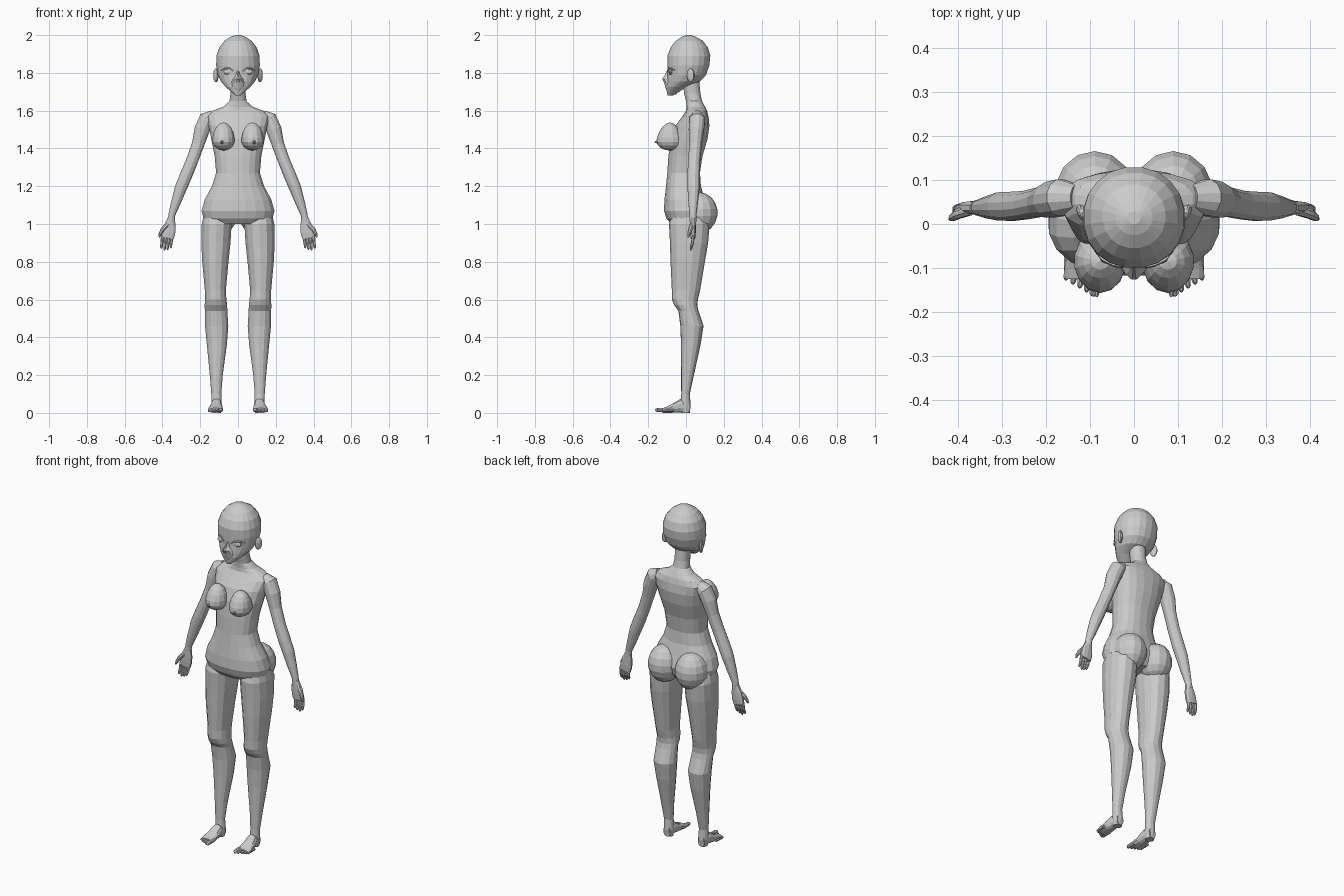
import bpy, bmesh, math
from mathutils import Vector


def ring(c, a, b, n, e=2.0):
    """Superellipse ring around c spanned by half-axes a and b."""
    pts = []
    for i in range(n):
        t = 2 * math.pi * (i + 0.5) / n
        ct, st = math.cos(t), math.sin(t)
        u = math.copysign(abs(ct) ** (2 / e), ct)
        w = math.copysign(abs(st) ** (2 / e), st)
        pts.append(Vector(c) + Vector(a) * u + Vector(b) * w)
    return pts


def finish(name, bm, mirror):
    bmesh.ops.recalc_face_normals(bm, faces=bm.faces)
    me = bpy.data.meshes.new(name)
    bm.to_mesh(me)
    bm.free()
    ob = bpy.data.objects.new(name, me)
    bpy.context.collection.objects.link(ob)
    if mirror:
        m = ob.modifiers.new("mirror", 'MIRROR')
        m.use_mirror_merge = False
    return ob


def loft(name, rings, mirror=False):
    bm = bmesh.new()
    vs = [[bm.verts.new(p) for p in r] for r in rings]
    n = len(vs[0])
    for r0, r1 in zip(vs, vs[1:]):
        for i in range(n):
            j = (i + 1) % n
            bm.faces.new((r0[i], r0[j], r1[j], r1[i]))
    bm.faces.new(vs[0][::-1])
    bm.faces.new(vs[-1])
    return finish(name, bm, mirror)


def upright(name, rows, n=16, e=2.0, mirror=False):
    """Stack of rows (z, centre x, half width, front y, back y)."""
    loft(name, [ring((cx, (f + b) / 2, z), (w, 0, 0), (0, (b - f) / 2, 0), n, e)
                for z, cx, w, f, b in rows], mirror)


def tube(name, pts, n=8, mirror=True):
    """Limb through points (x, y, z, radius)."""
    P = [Vector(p[:3]) for p in pts]
    rings = []
    for i, p in enumerate(P):
        d = (P[min(i + 1, len(P) - 1)] - P[max(i - 1, 0)]).normalized()
        ref = Vector((0, 1, 0)) if abs(d.y) < 0.8 else Vector((0, 0, 1))
        a = d.cross(ref).normalized()
        rings.append(ring(p, a * pts[i][3], d.cross(a) * pts[i][3], n))
    loft(name, rings, mirror)


def blob(name, c, r, shape=None, seg=14, rows=9):
    bm = bmesh.new()
    bmesh.ops.create_uvsphere(bm, u_segments=seg, v_segments=rows, radius=1)
    for v in bm.verts:
        if shape:
            shape(v.co)
        v.co = Vector(c) + Vector([v.co[k] * r[k] for k in range(3)])
    finish(name, bm, True)


# Torso with shoulders and neck
torso = [(1.0, .15, -.08, .09), (1.03, .185, -.105, .11), (1.07, .195, -.118, .12),
         (1.13, .178, -.115, .10), (1.2, .14, -.107, .08), (1.27, .117, -.1, .075),
         (1.36, .125, -.094, .088), (1.45, .143, -.083, .115), (1.52, .157, -.058, .125),
         (1.57, .17, -.02, .12), (1.6, .135, .0, .112), (1.62, .08, .002, .102),
         (1.65, .046, .0, .085), (1.69, .04, -.01, .077), (1.76, .042, -.02, .07)]
upright("torso", [(z, 0, w, f, b) for z, w, f, b in torso], 20, 2.25)

# Head
head = [(1.68, .014, -.098, -.07), (1.70, .037, -.102, -.035), (1.725, .065, -.104, .0),
        (1.755, .092, -.102, .075), (1.79, .108, -.098, .108), (1.84, .117, -.1, .125),
        (1.89, .115, -.1, .13), (1.935, .1, -.082, .117), (1.97, .072, -.055, .09),
        (1.99, .042, -.025, .055), (2.0, .015, .0, .028)]
upright("head", [(z, 0, w, f, b) for z, w, f, b in head], 20, 2.1)
nose = [(1.685, .012, -.098), (1.72, .042, -.109), (1.75, .04, -.118), (1.768, .028, -.128),
        (1.785, .016, -.116), (1.815, .01, -.1)]
upright("nose", [(z, 0, w, f, -.05) for z, w, f in nose], 12, 1.6)

# Face details and ears
blob("eye", (.052, -.08, 1.805), (.026, .012, .015), seg=10, rows=7)
tube("eyelid", [(.024, -.097, 1.808, .003), (.045, -.093, 1.824, .005),
                (.07, -.08, 1.824, .005), (.088, -.06, 1.815, .003)], 6)
blob("ear", (.117, .025, 1.787), (.013, .02, .037),
     lambda v: setattr(v, "x", v.x + .5 * v.y), 10, 7)


# Chest forms, fuller below and tapering upwards
def teardrop(v):
    if v.z > 0:
        v.y *= 1 - .25 * v.z
        v.z *= 1.8


blob("breast", (.077, -.085, 1.442), (.06, .073, .053), teardrop)
tube("breast_tip", [(.084, -.145, 1.434, .014), (.085, -.157, 1.434, .007),
                    (.086, -.165, 1.434, .004)], 8)

# Seat of the body
blob("buttock", (.089, .07, 1.06), (.092, .097, .108))

# Legs
upright("leg", [(1.06, .11, .07, -.07, .09), (1.0, .113, .081, -.09, .125),
                (.9, .117, .079, -.085, .117), (.8, .12, .071, -.082, .10),
                (.65, .12, .057, -.075, .075), (.6, .118, .058, -.074, .063),
                (.57, .117, .061, -.062, .06), (.54, .116, .061, -.04, .066),
                (.46, .113, .063, -.03, .093), (.36, .112, .054, -.026, .077),
                (.2, .115, .035, -.026, .042), (.1, .115, .027, -.025, .02),
                (.04, .113, .028, -.03, .025), (.0, .113, .023, -.025, .02)], 14, 2.2, True)

# Feet with toes
foot = [(.02, .113, .022, .06), (-.03, .114, .029, .075), (-.07, .117, .036, .05),
        (-.1, .119, .04, .034), (-.125, .12, .036, .025)]
loft("foot", [ring((x, y, h / 2), (w, 0, 0), (0, 0, h / 2), 12, 2.3)
              for y, x, w, h in foot], True)
for i in range(5):
    x, y, r = .09 + .0155 * i, -.15 + .009 * i, .012 if i == 0 else .008
    tube(f"toe_{i + 1}", [(x, y + .05, r + .004, r), (x, y, r + .004, r),
                          (x + .002, y - .008, r + .002, r * .8), (x + .002, y - .013, r, r * .4)])

# Arms
tube("arm", [(.13, .06, 1.575, .03), (.165, .06, 1.556, .043), (.19, .055, 1.5, .042),
             (.212, .05, 1.42, .034), (.245, .043, 1.33, .033), (.278, .04, 1.25, .034),
             (.303, .04, 1.19, .033), (.33, .038, 1.11, .026), (.35, .037, 1.05, .019),
             (.355, .037, 1.01, .018)], 12)

# Hands with fingers and thumb
palm = [(1.03, .353, .02, .017), (.99, .361, .032, .016), (.955, .367, .036, .015),
        (.925, .374, .034, .012)]
loft("palm", [ring((x, .037, z), (w, 0, .2 * w), (0, d, 0), 10, 2.4)
              for z, x, w, d in palm], True)
for i in range(4):
    x = .35 + .0165 * i
    tip = (.872, .864, .86, .87)[i]
    tube(f"finger_{i + 1}", [(x, .037, .94, .009), (x + .004, .035, .9, .0085),
                             (x + .006, .026, tip + .008, .007), (x + .006, .024, tip, .003)])
tube("thumb", [(.372, .032, 1.0, .013), (.399, .023, .972, .012), (.412, .015, .948, .009),
               (.417, .011, .93, .004)])
